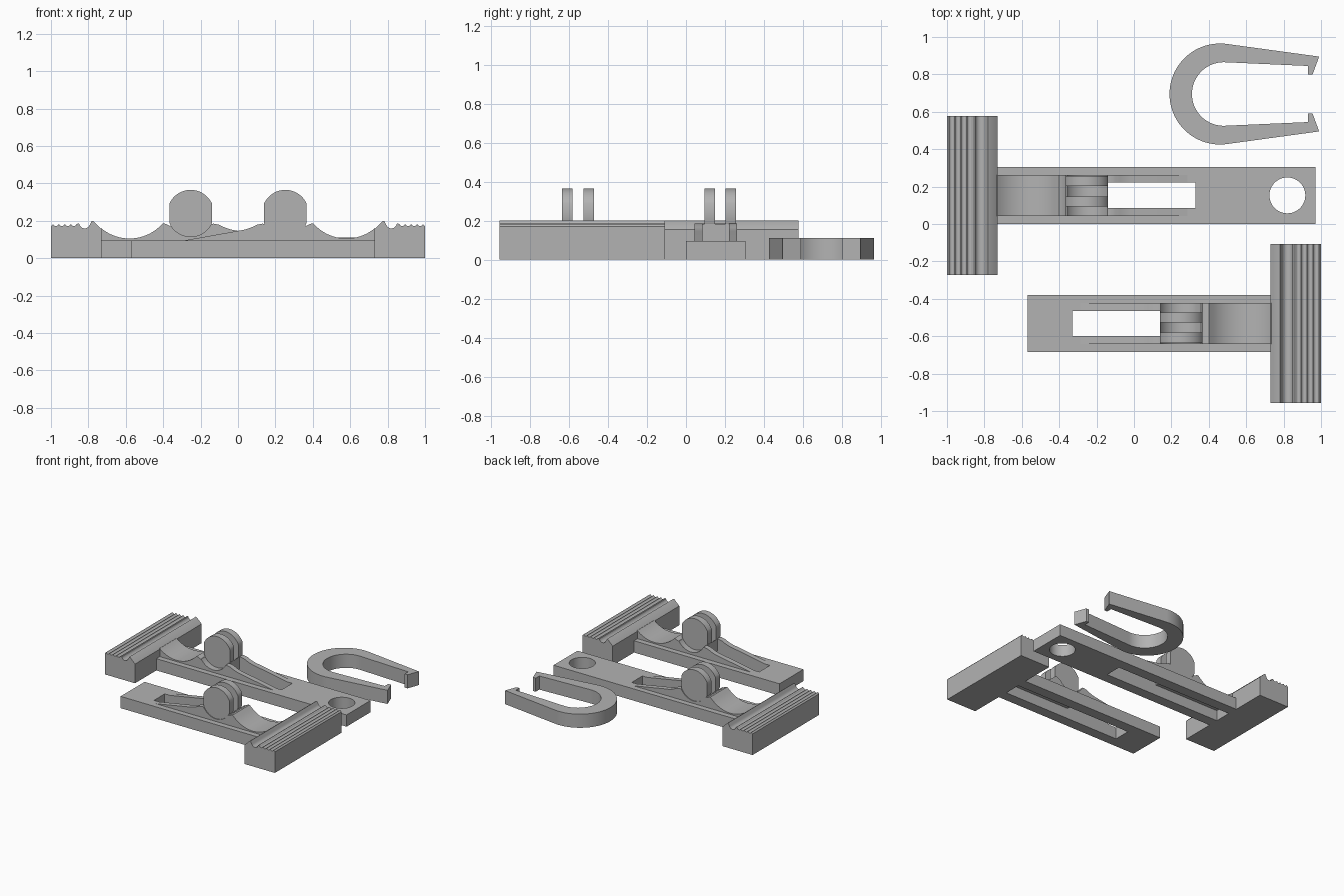
import bpy, bmesh
from math import sin, cos, pi, radians, asin

cube = bpy.data.objects.get("Cube")
if cube:
    bpy.data.objects.remove(cube, do_unlink=True)

grey = bpy.data.materials.new("plain_grey")
grey.use_nodes = True
tone = (0.45, 0.45, 0.45, 1)
grey.diffuse_color = tone
grey.node_tree.nodes["Principled BSDF"].inputs["Base Color"].default_value = tone


def arc(cx, cz, r, a0, a1, n=20):
    """Points on an arc, angles in degrees."""
    angles = [radians(a0 + (a1 - a0) * i / n) for i in range(n + 1)]
    return [(cx + r * cos(a), cz + r * sin(a)) for a in angles]


def prism(name, outline, lo, hi, axis="y"):
    """Extrude a closed outline along y (outline in xz) or z (outline in xy)."""
    bm = bmesh.new()
    place = (lambda p: (p[0], lo, p[1])) if axis == "y" else (lambda p: (p[0], p[1], lo))
    face = bm.faces.new([bm.verts.new(place(p)) for p in outline])
    new = bmesh.ops.extrude_face_region(bm, geom=[face])["geom"]
    shift = (0, hi - lo, 0) if axis == "y" else (0, 0, hi - lo)
    bmesh.ops.translate(bm, vec=shift, verts=[v for v in new if isinstance(v, bmesh.types.BMVert)])
    bmesh.ops.recalc_face_normals(bm, faces=bm.faces)
    mesh = bpy.data.meshes.new(name)
    bm.to_mesh(mesh)
    bm.free()
    mesh.materials.append(grey)
    obj = bpy.data.objects.new(name, mesh)
    bpy.context.collection.objects.link(obj)
    return obj


def rect(x0, x1, z0, z1):
    return [(x0, z0), (x1, z0), (x1, z1), (x0, z1)]


def cut(obj, cutter):
    mod = obj.modifiers.new("cut", "BOOLEAN")
    mod.operation = "DIFFERENCE"
    mod.solver = "EXACT"
    mod.object = cutter
    bpy.context.view_layer.objects.active = obj
    bpy.ops.object.modifier_apply(modifier=mod.name)
    bpy.data.objects.remove(cutter, do_unlink=True)


def smooth(obj):
    bpy.ops.object.select_all(action="DESELECT")
    obj.select_set(True)
    bpy.context.view_layer.objects.active = obj
    bpy.ops.object.shade_smooth_by_angle(angle=radians(30))


PIVOT_X, PIVOT_Z, PIVOT_R = -0.253, 0.24, 0.125
RAIL_TOP, HALF_SLOT = 0.095, 0.068


def jaw_outline():
    # Scalloped gripping teeth, a wide groove, then a raised lip
    pts = [(-1, 0), (-1, 0.17)]
    for i in range(4):
        pts += arc(-0.974 + i * 0.032, 0.187, 0.016, 200, 340, 6)
    pts += [(-0.855, 0.185)]
    pts += arc(-0.82, 0.188, 0.029, 190, 340, 10)
    pts += [(-0.781, 0.2), (-0.773, 0.197), (-0.73, 0.155), (-0.73, 0)]
    return pts


def riser_outline():
    # Finger valley, pivot saddle and long tapering ramp
    pts = [(-0.74, 0.085), (-0.74, 0.158)]
    pts += arc(-0.58, 0.34, 0.235, 230, 314)
    pts += [(-0.4, 0.186), (-0.385, 0.183), (-0.365, 0.172)]
    pts += arc(PIVOT_X, PIVOT_Z, PIVOT_R, 212, 333)
    pts += [(-0.13, 0.184)]
    pts += [(x, 0.146 + 2.2 * x * x - 0.1 * x) for x in (-0.1, -0.075, -0.05, -0.025, 0)]
    return pts + [(0.285, RAIL_TOP), (0.285, 0.085)]


def build_arm(label, length, y, turn, with_hole):
    rails = prism(label + "_arm_rails", rect(-0.73, length, 0, RAIL_TOP), -0.153, 0.153)
    cut(rails, prism("slot_cutter", rect(-0.728, 0.33, -0.1, 0.2), -HALF_SLOT, HALF_SLOT))
    if with_hole:
        hole = arc(0.82, 0, 0.096, 0, 352.5, 47)
        cut(rails, prism("hole_cutter", hole, -0.1, 0.2, "z"))
    riser = prism(label + "_arm_riser", riser_outline(), -0.109, 0.109)
    cut(riser, prism("slot_cutter", rect(-0.14, 0.33, -0.1, 0.4), -HALF_SLOT, HALF_SLOT))
    parts = [rails, riser, prism(label + "_jaw", jaw_outline(), -0.425, 0.425)]
    # Hinge discs with flattened sides
    flat = asin(0.4)  # half angle of each flat
    f = flat * 180 / pi
    disc = arc(PIVOT_X, PIVOT_Z, PIVOT_R, f, 180 - f) + arc(PIVOT_X, PIVOT_Z, PIVOT_R, 180 + f, 360 - f)
    for i, start in enumerate((-0.059, 0.049)):
        parts.append(prism(f"{label}_hinge_disc_{i + 1}", disc, start, start + 0.054))
    for part in parts:
        part.location.y = y
        part.rotation_euler.z = turn
        smooth(part)


build_arm("back", 0.97, 0.153, 0, True)
build_arm("front", 0.57, -0.532, pi, False)

# Spring clip: half outline, mirrored about its centre line
CLIP_Y = 0.695
outer = [(0.955, 0.105), (0.99, 0.2)] + arc(0.46, 0, 0.27, 82, 180, 32)
inner = arc(0.48, 0, 0.17, 180, 86, 32) + [(0.93, 0.15), (0.93, 0.105)]
upper = [(x, CLIP_Y + y) for x, y in outer]
lower = [(x, CLIP_Y - y) for x, y in reversed(outer[:-1])]
inner_low = [(x, CLIP_Y - y) for x, y in reversed(inner)]
inner_up = [(x, CLIP_Y + y) for x, y in inner[1:]]
smooth(prism("spring_clip", upper + lower + inner_low + inner_up, 0, 0.11, "z"))
